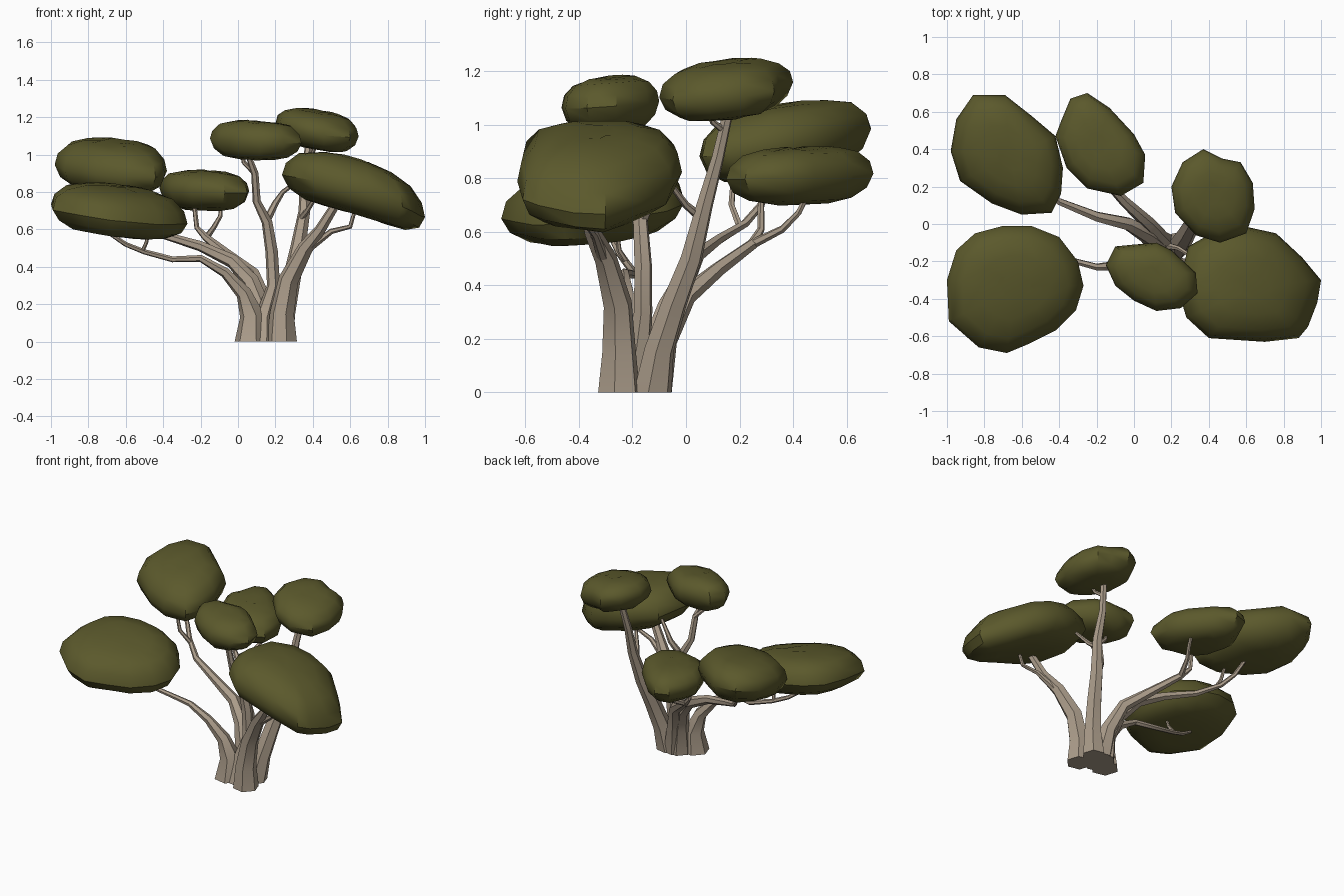
import bpy, bmesh, math, random
from mathutils import Vector

random.seed(4)


def material(name, col):
    m = bpy.data.materials.new(name)
    m.diffuse_color = (*col, 1)
    return m


BARK = material("pale_bark", (0.41, 0.336, 0.257))
LEAF = material("olive_leaves", (0.105, 0.1, 0.025))


def finish(bm, name, mat, angle):
    """Smooth shading with creases kept above the given angle."""
    bmesh.ops.recalc_face_normals(bm, faces=bm.faces)
    for f in bm.faces:
        f.smooth = True
    for e in bm.edges:
        e.smooth = e.calc_face_angle(0) < math.radians(angle)
    me = bpy.data.meshes.new(name)
    bm.to_mesh(me)
    bm.free()
    me.materials.append(mat)
    bpy.context.collection.objects.link(bpy.data.objects.new(name, me))


def loft(bm, rings):
    """Skin equal-sized rings of points and cap both ends."""
    rings = [[bm.verts.new(p) for p in r] for r in rings]
    n = len(rings[0])
    for a, b in zip(rings, rings[1:]):
        for i in range(n):
            j = (i + 1) % n
            bm.faces.new((a[i], a[j], b[j], b[i]))
    bm.faces.new(rings[0])
    bm.faces.new(rings[-1])


def limb(name, *pts, sides=6):
    """Tapering polygonal tube through (x, y, z, radius) points."""
    ps = [Vector(p[:3]) for p in pts]
    rings = []
    for i, p in enumerate(ps):
        t = (ps[min(i + 1, len(ps) - 1)] - ps[max(i - 1, 0)]).normalized()
        if p.z == 0:
            t = Vector((0, 0, 1))
        u = Vector((0, 1, 0)) - t * t.y
        u.normalize()
        v = t.cross(u)
        rings.append([p + pts[i][3] * (u * math.cos(a) + v * math.sin(a))
                      for a in (2 * math.pi * (k + 0.3) / sides for k in range(sides))])
    bm = bmesh.new()
    loft(bm, rings)
    finish(bm, name, BARK, 35)


def canopy(name, outline, z, up, down, sx=0.0, sy=0.0, droop=0.0):
    """Flattened leaf cushion: plan outline, mid height, thicknesses, slopes."""
    c = sum((Vector(p) for p in outline), Vector((0, 0))) / len(outline)
    profile = [(0.38, -1), (0.7, -0.86), (0.91, -0.5), (1, 0),
               (0.95, 0.42), (0.78, 0.77), (0.5, 0.94), (0.22, 1)]
    rings = []
    for s, h in profile:
        ring = []
        for p in outline:
            d = (Vector(p) - c) * s
            zz = z + sx * d.x + sy * d.y - droop * d.x ** 2 + h * (up if h > 0 else down)
            ring.append((c.x + d.x, c.y + d.y, zz + random.uniform(-0.004, 0.004)))
        rings.append(ring)
    bm = bmesh.new()
    loft(bm, rings)
    finish(bm, name, LEAF, 40)


# Leaf cushions
canopy("canopy_back_left", [(-.86, .69), (-.69, .69), (-.55, .58), (-.42, .47), (-.38, .3),
       (-.39, .16), (-.44, .06), (-.6, .05), (-.76, .11), (-.93, .23), (-.98, .39),
       (-.95, .56)], .93, .145, .125, -.03, .15)
canopy("canopy_back_middle", [(-.34, .67), (-.25, .7), (-.13, .62), (0, .48), (.06, .37),
       (.05, .22), (-.07, .15), (-.25, .19), (-.36, .3), (-.42, .47), (-.39, .55)],
       .81, .105, .105, -.02, .03)
canopy("canopy_back_right", [(.37, .4), (.47, .35), (.57, .33), (.635, .22), (.645, .08),
       (.6, -.05), (.46, -.1), (.33, -.06), (.22, .06), (.2, .2), (.26, .33)],
       1.13, .105, .1, -.14, .08)
canopy("canopy_front_middle", [(-.15, -.22), (-.1, -.12), (0, -.11), (.12, -.1), (.2, -.14),
       (.33, -.26), (.34, -.37), (.25, -.45), (.12, -.465), (0, -.41), (-.1, -.33)],
       1.075, .105, .1, -.02, .06)
canopy("canopy_front_right", [(.45, -.03), (.6, -.015), (.76, -.05), (.9, -.18), (1, -.3),
       (.98, -.42), (.93, -.55), (.88, -.61), (.7, -.63), (.4, -.61), (.28, -.5),
       (.235, -.35), (.29, -.12)], .805, .17, .13, -.31, 0, .27)
canopy("canopy_front_left", [(-.7, -.01), (-.55, -.01), (-.4, -.07), (-.3, -.2), (-.27, -.33),
       (-.31, -.46), (-.42, -.57), (-.56, -.64), (-.68, -.69), (-.83, -.66), (-.99, -.52),
       (-1, -.3), (-.95, -.14), (-.85, -.05)], .68, .15, .11, -.13, .11)

# Trunks
limb("trunk_front_right", (.235, -.25, 0, .082), (.235, -.25, .15, .066), (.27, -.255, .33, .055),
     (.36, -.3, .5, .042), (.44, -.35, .6, .03), (.52, -.38, .73, .024))
limb("trunk_back_right", (.22, -.125, 0, .075), (.25, -.1, .16, .058), (.285, -.045, .33, .05),
     (.32, .02, .5, .042), (.355, .07, .7, .032), (.355, .12, .88, .024), (.38, .16, 1.06, .02))
limb("trunk_middle", (.13, -.2, 0, .075), (.14, -.18, .13, .05), (.19, -.16, .3, .036),
     (.18, -.16, .48, .034), (.155, -.17, .64, .029), (.1, -.2, .75, .022),
     (.09, -.23, .9, .02), (.05, -.27, 1.01, .014))
limb("trunk_left", (.07, -.2, 0, .09), (.075, -.19, .14, .066), (.03, -.2, .26, .042),
     (-.07, -.22, .37, .028), (-.2, -.23, .445, .019), (-.35, -.19, .44, .016),
     (-.5, -.22, .48, .014), (-.6, -.25, .52, .013), (-.69, -.28, .58, .01))
limb("trunk_back_left", (.14, -.13, 0, .075), (.12, -.11, .18, .055), (.07, -.06, .32, .046),
     (-.03, 0, .43, .038), (-.2, .04, .51, .028), (-.4, .12, .57, .02),
     (-.52, .22, .63, .016), (-.58, .28, .7, .014), (-.66, .32, .85, .01))
limb("trunk_back_middle", (.17, -.12, 0, .07), (.14, -.08, .2, .05), (.08, 0, .36, .038),
     (-.05, .12, .46, .029), (-.17, .25, .555, .021), (-.22, .28, .61, .014),
     (-.235, .28, .74, .012))

# Side branches and twigs
limb("branch_front_right", (.38, -.31, .5, .022), (.5, -.34, .59, .015), (.6, -.36, .615, .013),
     (.63, -.37, .72, .01))
limb("branch_middle", (.15, -.165, .64, .022), (.2, -.12, .74, .018), (.24, -.13, .8, .013),
     (.32, -.18, .86, .01))
limb("branch_back_right", (.33, .06, .65, .018), (.37, 0, .7, .014), (.42, -.06, .78, .01))
limb("twig_back_right", (.37, .14, .98, .014), (.4, .1, 1.01, .011), (.42, .08, 1.06, .009))
limb("twig_front_middle", (.09, -.22, .9, .015), (.03, -.24, .96, .012), (.02, -.25, 1.02, .009))
limb("twig_back_middle", (-.17, .25, .555, .018), (-.13, .36, .61, .014), (-.095, .42, .67, .012),
     (-.09, .45, .73, .01))
limb("twig_front_left", (-.51, -.22, .485, .011), (-.49, -.25, .53, .01), (-.47, -.26, .62, .008))
limb("twig_back_left", (-.5, .2, .62, .014), (-.56, .17, .7, .012), (-.6, .18, .85, .009))
